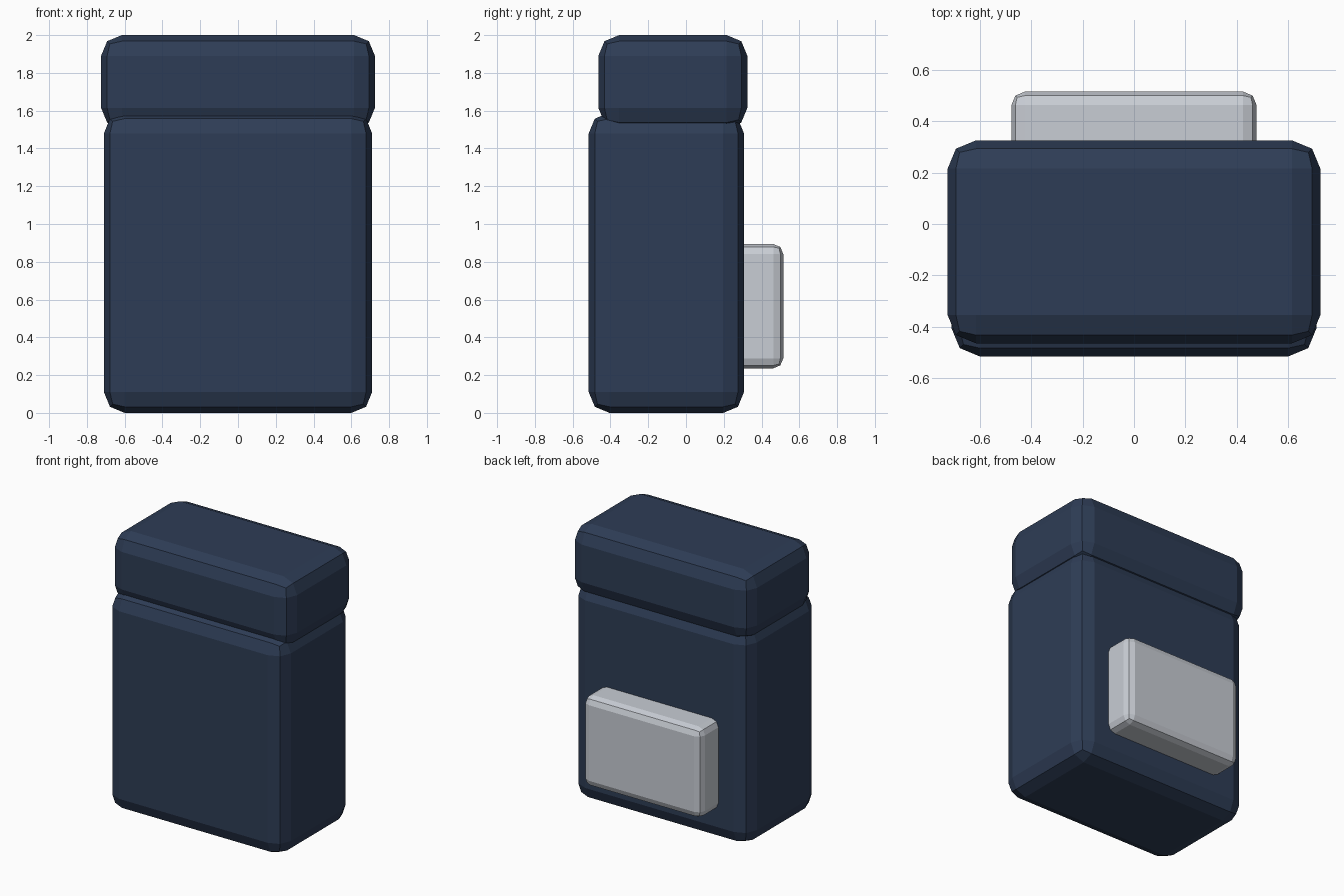
import bpy, bmesh

if "Cube" in bpy.data.objects:
    bpy.data.objects.remove(bpy.data.objects["Cube"])


def material(name, color):
    m = bpy.data.materials.new(name)
    m.diffuse_color = color
    m.use_nodes = True
    m.node_tree.nodes["Principled BSDF"].inputs["Base Color"].default_value = m.diffuse_color
    return m


navy = material("navy", (0.027, 0.046, 0.092, 1))
pale_grey = material("pale_grey", (0.58, 0.61, 0.66, 1))


def rounded_box(name, low, high, bevel, mat):
    """Box between two corners with a two-step rounded bevel on every edge."""
    bm = bmesh.new()
    bmesh.ops.create_cube(bm, size=1)
    for v in bm.verts:
        v.co = [h if c > 0 else l for c, l, h in zip(v.co, low, high)]
    bmesh.ops.bevel(bm, geom=bm.edges[:], offset=bevel, segments=2,
                    profile=0.5, affect='EDGES')
    bmesh.ops.recalc_face_normals(bm, faces=bm.faces[:])
    mesh = bpy.data.meshes.new(name)
    bm.to_mesh(mesh)
    bm.free()
    mesh.materials.append(mat)
    obj = bpy.data.objects.new(name, mesh)
    bpy.context.collection.objects.link(obj)
    return obj


# Main case
rounded_box("body", (-0.71, -0.515, 0), (0.71, 0.307, 1.59), 0.11, navy)
# Overhanging cap, set slightly back
rounded_box("lid", (-0.725, -0.464, 1.505), (0.725, 0.325, 2.0), 0.11, navy)
# Pocket on the back, sunk into the case
rounded_box("back_pocket", (-0.477, 0.2, 0.236), (0.477, 0.515, 0.894), 0.053, pale_grey)
